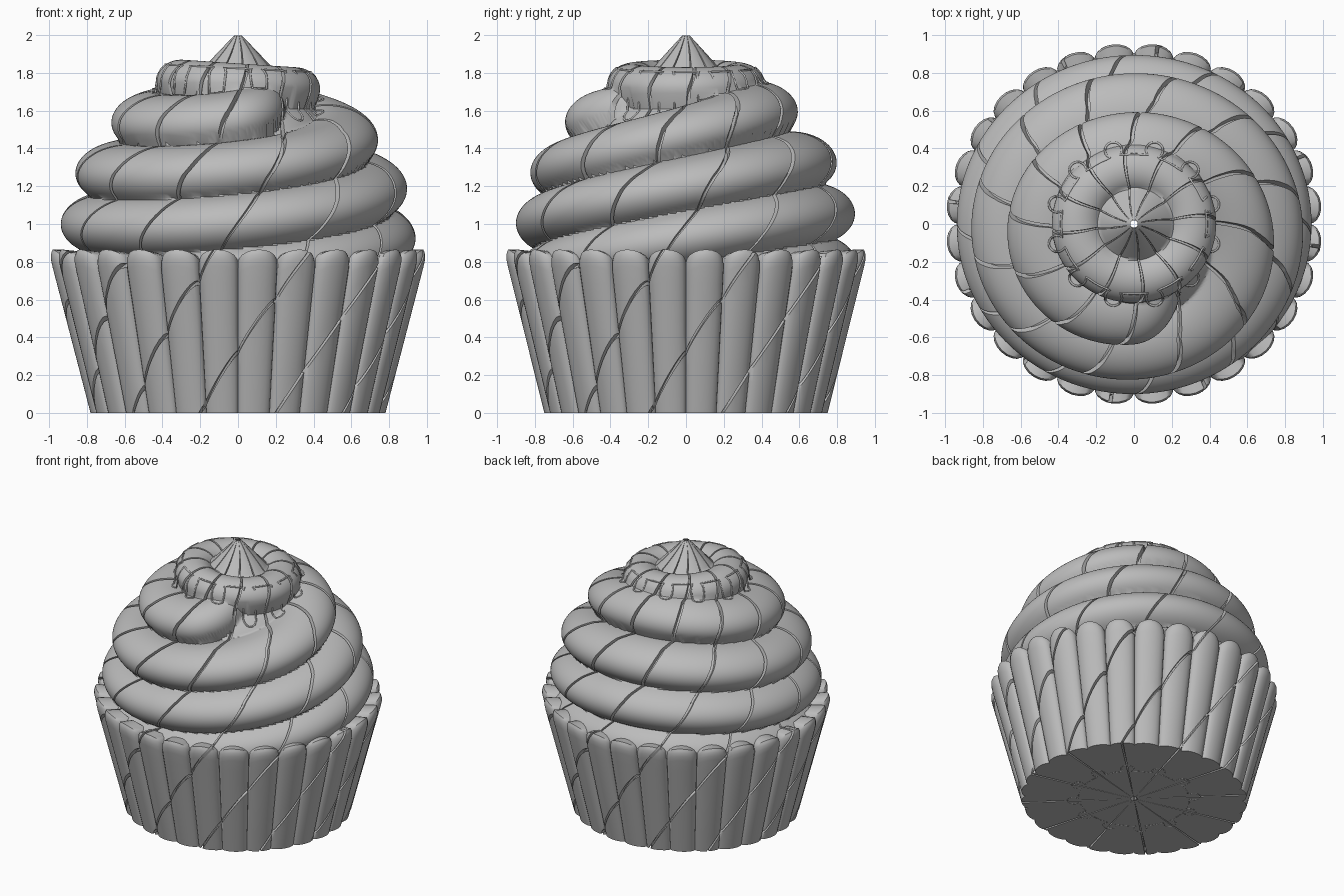
import bpy, bmesh
from math import sin, cos, pi, sqrt, radians
from mathutils import Vector

cube = bpy.data.objects.get("Cube")
if cube:
    bpy.data.objects.remove(cube, do_unlink=True)

SQUASH = 0.96           # the body is slightly narrower front to back
STEP = radians(30)      # angle between the twisted seams
TWIST = radians(45)     # seam turn per unit of height
DEPTH = 0.04            # depth of the seam grooves
FLUTES = 28
EYE = 0.8               # height the frosting surface is measured from

grey = bpy.data.materials.new("plain_grey")
grey.use_nodes = True
grey.diffuse_color = (0.5, 0.5, 0.5, 1)
grey.node_tree.nodes["Principled BSDF"].inputs["Base Color"].default_value = (0.5, 0.5, 0.5, 1)


def grooved_skin(name, angles, rows, half, widen, shape):
    """Unrolled sheet (angle, height, row value), cut along the seams, then wrapped by shape."""
    bm = bmesh.new()
    grid = [[bm.verts.new((a, s, v)) for a in angles] for s, v in rows]
    for low, high in zip(grid, grid[1:]):
        for i in range(len(angles) - 1):
            bm.faces.new((low[i], low[i + 1], high[i + 1], high[i]))

    # Outer and inner edge lines of every seam
    for k in range(-2, 15):
        for m in (-1, -0.75, 0.75, 1):
            bmesh.ops.bisect_plane(
                bm, geom=bm.verts[:] + bm.edges[:] + bm.faces[:], dist=1e-6,
                plane_co=(k * STEP + m * half, 1, 0),
                plane_no=Vector((1, -TWIST - m * widen, 0)).normalized())

    # Wrap the sheet, sinking the points between the inner edge lines
    for vert in bm.verts:
        a, s, v = vert.co
        offset = (a - TWIST * (s - 1) + STEP / 2) % STEP - STEP / 2
        sunk = abs(offset) < 0.85 * (half + widen * (s - 1))
        r, z = shape(a, v, DEPTH if sunk else 0)
        vert.co = (r * cos(a), r * sin(a) * SQUASH, z)
    bmesh.ops.remove_doubles(bm, verts=bm.verts[:], dist=5e-6)
    bmesh.ops.recalc_face_normals(bm, faces=bm.faces[:])
    mesh = bpy.data.meshes.new(name)
    bm.to_mesh(mesh)
    bm.free()
    mesh.materials.append(grey)
    obj = bpy.data.objects.new(name, mesh)
    bpy.context.collection.objects.link(obj)
    bpy.ops.object.select_all(action="DESELECT")
    obj.select_set(True)
    bpy.context.view_layer.objects.active = obj
    bpy.ops.object.shade_smooth_by_angle(angle=radians(40))


# Fluted cup: flat base (v < 0), scalloped wall (0 to 1), rounded lip (v > 1)
def cup_shape(a, v, sink):
    x = 2 * ((a * FLUTES / (2 * pi) + 1e-6) % 1) - 1
    bulge = sqrt(max(0, 1 - x * x))
    up = min(max(v, 0), 1)
    z = up * (0.795 + 0.07 * bulge)
    r = 0.785 + 0.262 * z - (0.035 + 0.02 * up) * (1 - bulge)
    r -= 0.025 * max(0, (up - 0.9) / 0.1) ** 3
    if v >= 0:
        r -= sink
    if v <= 0:
        return r * (1 + v), z + sink
    return r - max(0, v - 1), z - 0.1 * max(0, v - 1)


flute_angles = [(k + (1 - cos(pi * j / 10)) / 2) * 2 * pi / FLUTES
                for k in range(FLUTES) for j in range(10)] + [2 * pi]
cup_levels = [-0.97, -0.7, -0.35] + [i / 10 for i in range(10)] + [0.94, 0.97, 0.985, 1, 1.1]
cup_rows = [(0.84 * min(max(v, 0), 1), v) for v in cup_levels]
grooved_skin("fluted_cup", flute_angles, cup_rows, 0.0095, 0, cup_shape)


# Frosting: outermost hit of a ray on the core, spiral rope, top ring and tip
def ellipse_hit(phi, c, zc, a, b):
    dx, dz, ox, oz = sin(phi) / a, cos(phi) / b, -c / a, (EYE - zc) / b
    qa, qb, qc = dx * dx + dz * dz, dx * ox + dz * oz, ox * ox + oz * oz - 1
    disc = qb * qb - qa * qc
    return (-qb + sqrt(disc)) / qa if disc > 0 else 0


def frosting_hit(a, phi):
    t = (a + pi / 2) % (2 * pi)
    rise = 0.27 * t / (2 * pi) + 0.092 * (1 - cos(t)) + 0.03 * sin(t)
    best = ellipse_hit(phi, 0, 1.2, 0.6, 0.55)
    for k in range(-2, 3):
        zc = 1.005 + 0.27 * k + rise
        out = 0.94 - 0.78 * max(0, zc - 0.95) ** 2
        if k == 2:      # the loose end melts into the turn below
            fade = min(1, t / 1.1)
            out -= 0.3 * fade * fade * (3 - 2 * fade)
            zc = min(zc, 1.6)
        best = max(best, ellipse_hit(phi, max(out, 0.38) - 0.25, zc, 0.25, 0.165))
    best = max(best, ellipse_hit(phi, 0.3, 1.735 - 0.02 * cos(a), 0.135, 0.115))
    if phi < 0.2:
        best = max(best, (1 + (1.81 - EYE) / 0.21) / (sin(phi) / 0.2 + cos(phi) / 0.21))
    return best


def frosting_shape(a, phi, sink):
    d = frosting_hit(a, phi)
    d -= sink * min(1, 5 * d * sin(phi))
    return min(d * sin(phi), 0.945), EYE + d * cos(phi)


frost_rows = []
for i in range(151):
    phi = 0.0165 + (radians(92) - 0.0165) * i / 150
    heights = [frosting_shape(k * STEP, phi, 0)[1] for k in range(12)]
    frost_rows.append((sum(heights) / len(heights), phi))
grooved_skin("swirled_frosting", [2 * pi * j / 200 for j in range(201)],
             frost_rows, 0.0095, 0.016, frosting_shape)


# Interlocking knob outline: a circle with round tabs between the seams
knob_path = []
for k in range(12):
    mid = radians(15) + k * STEP
    for i in range(-7, 8):
        q = radians(20 * i)
        u, v = 0.42 + 0.045 * cos(q), 0.045 * sin(q)
        knob_path.append((u * cos(mid) - v * sin(mid), u * sin(mid) + v * cos(mid)))
    for i in range(5):
        a = mid + radians(7 + 4 * i)
        knob_path.append((0.385 * cos(a), 0.385 * sin(a)))


def top_height(x, y):
    a, r = Vector((1, 0)).angle_signed(Vector((x, y))) * -1, sqrt(x * x + y * y)
    low, high = 0.25, 0.8
    for _ in range(25):
        phi = (low + high) / 2
        radius, z = frosting_shape(a, phi, 0)
        low, high = (phi, high) if radius < r else (low, phi)
    return z


def outline(name, points):
    curve = bpy.data.curves.new(name, "CURVE")
    curve.dimensions = "3D"
    curve.bevel_depth = 0.006
    curve.bevel_resolution = 1
    spline = curve.splines.new("POLY")
    spline.points.add(len(points) - 1)
    for point, (x, y, z) in zip(spline.points, points):
        point.co = (x, y * SQUASH, z, 1)
    spline.use_cyclic_u = True
    curve.materials.append(grey)
    bpy.context.collection.objects.link(bpy.data.objects.new(name, curve))


outline("top_knob_outline", [(x, y, top_height(x, y)) for x, y in knob_path])
outline("base_knob_outline", [(x, y, 0.004) for x, y in knob_path])
